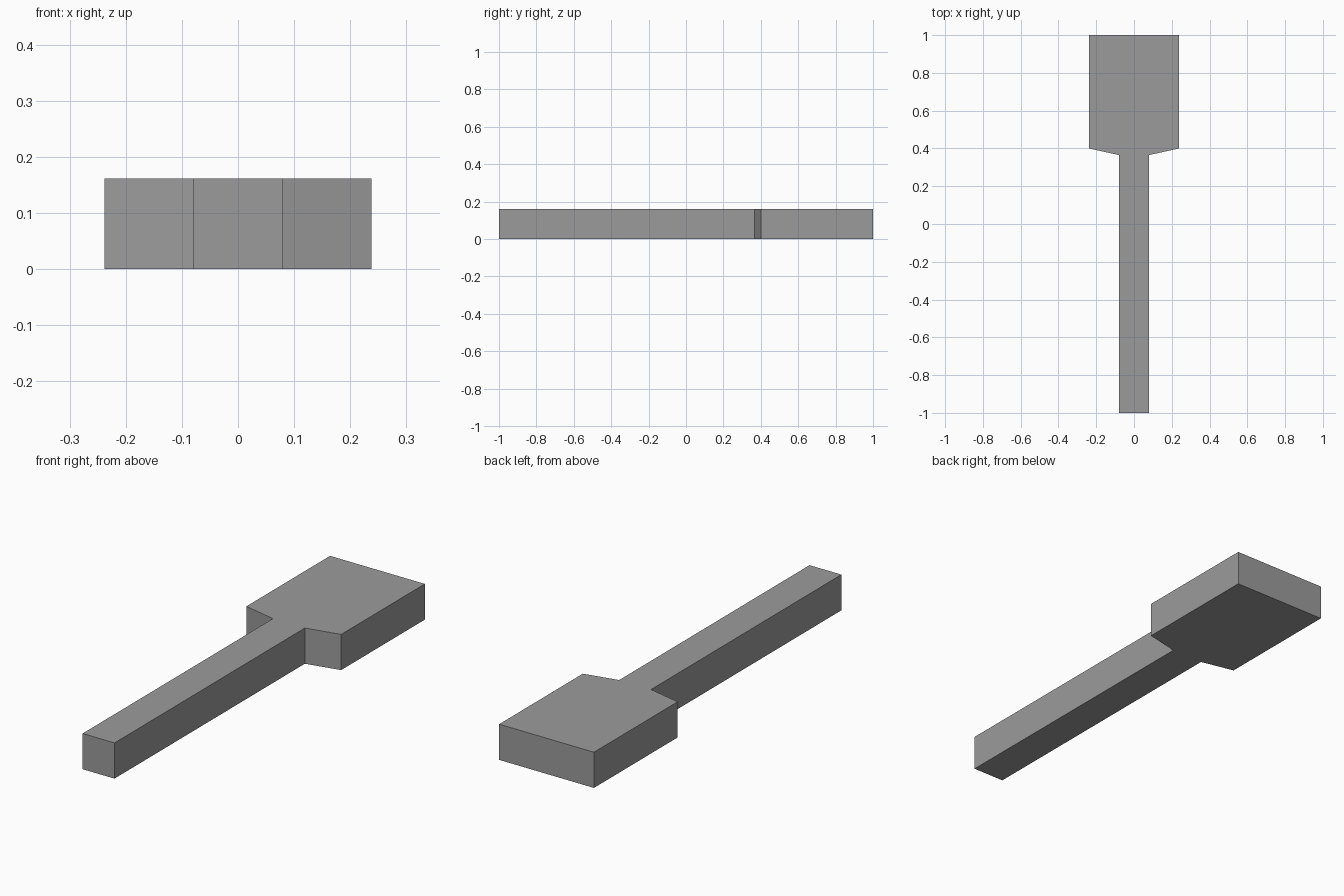
import bpy
import bmesh

HEIGHT = 0.162

cube = bpy.data.objects.get("Cube")
if cube:
    bpy.data.objects.remove(cube, do_unlink=True)

# Plain grey for the whole piece
grey = bpy.data.materials.new("plain grey")
grey.use_nodes = True
colour = (0.33, 0.33, 0.33, 1)
grey.diffuse_color = colour
grey.node_tree.nodes["Principled BSDF"].inputs["Base Color"].default_value = colour

# Right-hand edge of the outline: handle, sloped shoulder, blade
edge = [(0.08, -1), (0.08, 0.365), (0.238, 0.4), (0.238, 1)]
outline = edge + [(-x, y) for x, y in reversed(edge)]

# Extrude the mirrored outline into one solid paddle
bm = bmesh.new()
base = bm.faces.new([bm.verts.new((x, y, 0)) for x, y in outline])
extruded = bmesh.ops.extrude_face_region(bm, geom=[base], use_keep_orig=True)
top = [v for v in extruded["geom"] if isinstance(v, bmesh.types.BMVert)]
bmesh.ops.translate(bm, verts=top, vec=(0, 0, HEIGHT))
bmesh.ops.recalc_face_normals(bm, faces=bm.faces)

mesh = bpy.data.meshes.new("paddle")
bm.to_mesh(mesh)
bm.free()
mesh.materials.append(grey)
paddle = bpy.data.objects.new("paddle", mesh)
bpy.context.collection.objects.link(paddle)
